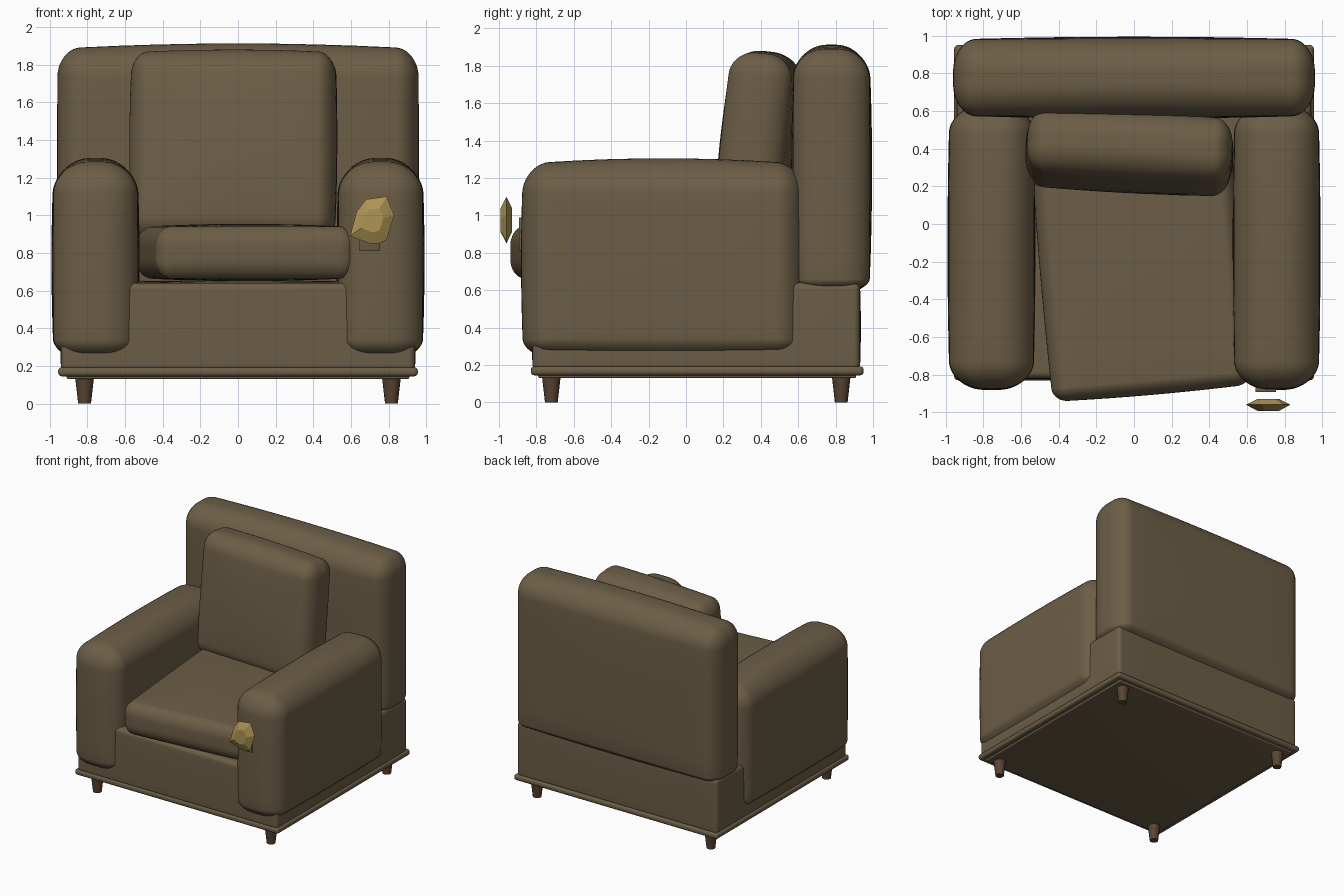
import bpy, bmesh, math
from mathutils import Vector, Matrix

if "Cube" in bpy.data.objects:
    bpy.data.objects.remove(bpy.data.objects["Cube"])


def material(name, rgb):
    m = bpy.data.materials.new(name)
    m.diffuse_color = (*rgb, 1)
    m.use_nodes = True
    m.node_tree.nodes["Principled BSDF"].inputs["Base Color"].default_value = m.diffuse_color
    return m


FABRIC = material("brown fabric", (0.150, 0.112, 0.062))
WOOD = material("dark wood", (0.10, 0.058, 0.033))
GOLD = material("gold", (0.42, 0.30, 0.09))


def finish(name, bm, mat, loc=(0, 0, 0), rot=(0, 0, 0), angle=40):
    bmesh.ops.recalc_face_normals(bm, faces=bm.faces)
    me = bpy.data.meshes.new(name)
    bm.to_mesh(me)
    bm.free()
    me.materials.append(mat)
    ob = bpy.data.objects.new(name, me)
    bpy.context.collection.objects.link(ob)
    ob.location = loc
    ob.rotation_euler = [math.radians(a) for a in rot]
    bpy.ops.object.select_all(action='DESELECT')
    ob.select_set(True)
    bpy.context.view_layer.objects.active = ob
    bpy.ops.object.shade_smooth_by_angle(angle=math.radians(angle))
    return ob


def padded_box(name, lo, hi, r, bulge=(0, 0, 0), r_bottom=None, rot=(0, 0, 0),
               mat=FABRIC, corner=5, flat=8):
    """Box with elliptical rounded edges and softly swollen faces."""
    lo, hi = Vector(lo), Vector(hi)
    h, centre = (hi - lo) / 2, (hi + lo) / 2
    n = 2 * corner + flat
    bm = bmesh.new()
    verts = {}

    def vert(idx):
        if idx in verts:
            return verts[idx]
        core, d, rad = Vector(), Vector(), Vector(r)
        if r_bottom and idx[2] <= corner:
            rad.z = r_bottom
        for a in range(3):
            i = idx[a]
            low = -h[a] + (r_bottom if a == 2 and r_bottom else r[a])
            high = h[a] - r[a]
            t = min(max((i - corner) / flat, 0), 1)
            core[a] = low + (high - low) * t
            over = min(i - corner, 0) + max(i - corner - flat, 0)
            d[a] = math.tan(math.pi / 4 * over / corner)
        d.normalize()
        p = core + Vector(d[a] * rad[a] for a in range(3))
        u = [p[a] / h[a] for a in range(3)]
        for a in range(3):
            b, c = u[(a + 1) % 3], u[(a + 2) % 3]
            p[a] += bulge[a] * u[a] * (1 - b * b) * (1 - c * c)
        verts[idx] = bm.verts.new(p)
        return verts[idx]

    for a in range(3):
        for side in (0, n):
            for i in range(n):
                for j in range(n):
                    quad = []
                    for di, dj in ((0, 0), (1, 0), (1, 1), (0, 1)):
                        k = [0, 0, 0]
                        k[a], k[(a + 1) % 3], k[(a + 2) % 3] = side, i + di, j + dj
                        quad.append(vert(tuple(k)))
                    bm.faces.new(quad)
    return finish(name, bm, mat, centre, rot)


# Base board and upholstered base
padded_box("base_board", (-0.955, -0.83, 0.145), (0.955, 0.95, 0.193), (0.02, 0.02, 0.02), corner=3, flat=2)
padded_box("base_underside", (-0.91, -0.79, 0.13), (0.91, 0.91, 0.16), (0.01, 0.01, 0.01), corner=2, flat=2)
padded_box("seat_base", (-0.94, -0.82, 0.17), (0.94, 0.93, 0.64), (0.035, 0.035, 0.035),
           bulge=(0.005, 0.005, 0.015))

# Arms
for s, side in ((-1, "left"), (1, "right")):
    x = s * 0.757
    padded_box(side + "_arm", (x - 0.222, -0.87, 0.25), (x + 0.222, 0.625, 1.275), (0.18, 0.14, 0.16),
               bulge=(0.012, 0.012, 0.03), r_bottom=0.09)

# Backrest
padded_box("backrest", (-0.958, 0.575, 0.60), (0.958, 0.98, 1.885), (0.12, 0.165, 0.15),
           bulge=(0.003, 0.015, 0.028), r_bottom=0.06)

# Loose cushions, slightly askew
padded_box("seat_cushion", (-0.49, -0.90, 0.665), (0.57, 0.40, 0.94), (0.08, 0.07, 0.10),
           bulge=(0.008, 0.01, 0.015), rot=(0, 0, 5))
padded_box("back_cushion", (-0.565, 0.215, 0.86), (0.515, 0.545, 1.865), (0.09, 0.13, 0.12),
           bulge=(0.012, 0.03, 0.015), rot=(-6, 0, -3))

# Tapered legs
for x in (-0.815, 0.815):
    for y in (-0.72, 0.83):
        bm = bmesh.new()
        bmesh.ops.create_cone(bm, cap_ends=True, segments=16, radius1=0.034, radius2=0.05, depth=0.14)
        name = ("front" if y < 0 else "back") + ("_left" if x < 0 else "_right") + "_leg"
        finish(name, bm, WOOD, (x, y, 0.07))

# Fabric patch on the right arm front
padded_box("arm_patch", (0.645, -0.893, 0.81), (0.755, -0.868, 0.99), (0.004, 0.004, 0.004), corner=1, flat=1)

# Faceted gold ornament in front of the arm
rim = [(0.595, 0.89), (0.63, 1.02), (0.68, 1.085), (0.79, 1.10), (0.83, 1.0), (0.79, 0.87), (0.75, 0.85), (0.70, 0.85)]
cx, cz = 0.715, 0.975
bm = bmesh.new()
rings = []
for y, k in ((-0.992, 0.5), (-0.96, 1.0), (-0.93, 0.5)):
    rings.append([bm.verts.new((cx + (px - cx) * k, y, cz + (pz - cz) * k)) for px, pz in rim])
for a, b in zip(rings, rings[1:]):
    for i in range(len(rim)):
        j = (i + 1) % len(rim)
        bm.faces.new((a[i], a[j], b[j], b[i]))
bm.faces.new(rings[0])
bm.faces.new(rings[-1])
finish("gold_ornament", bm, GOLD, angle=15)
